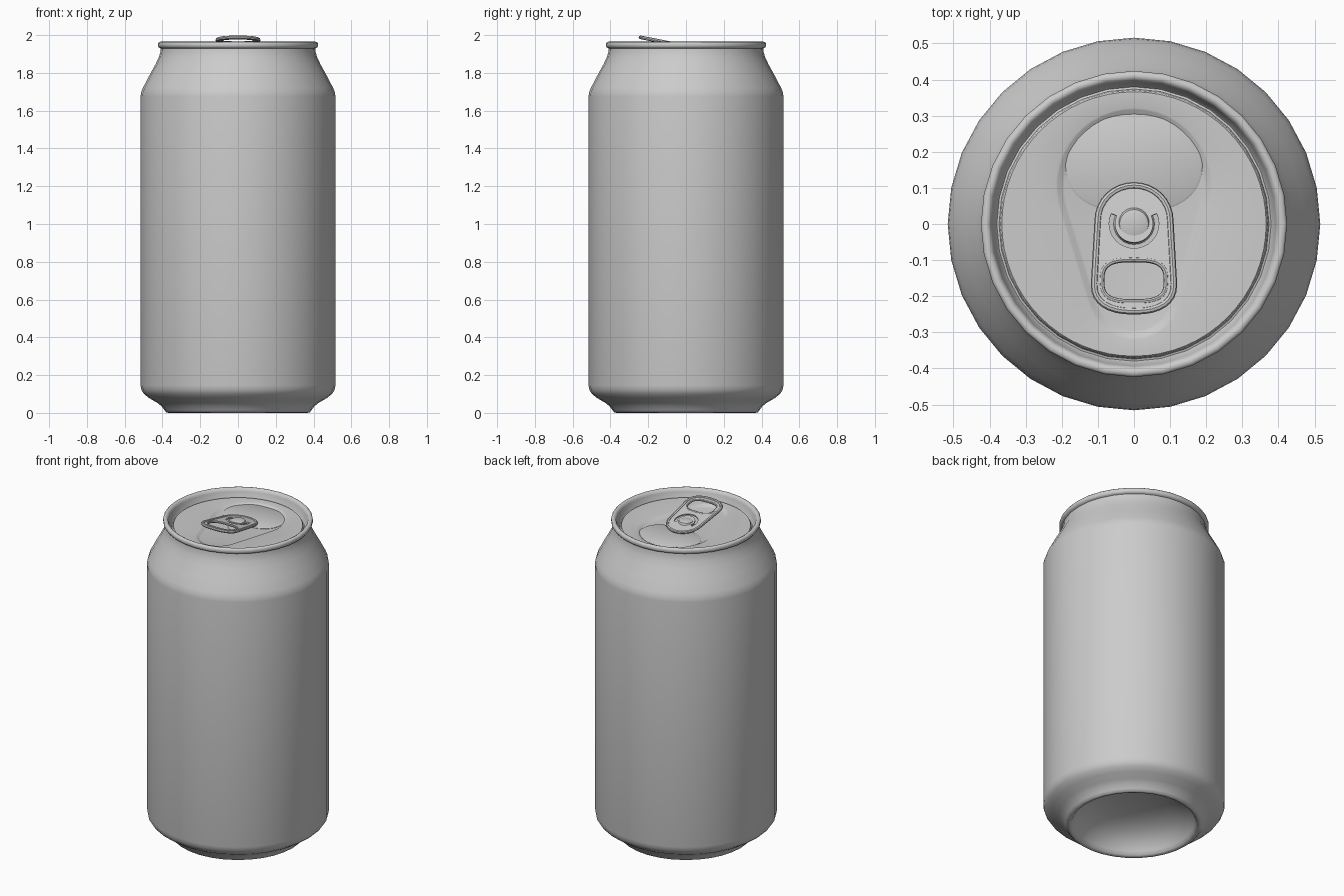
import bpy, bmesh
from math import sin, cos, pi, radians, sqrt, copysign

if "Cube" in bpy.data.objects:
    bpy.data.objects.remove(bpy.data.objects["Cube"])

TILT = -0.193
TAB_Z = 1.941


def finish(obj, angle=35):
    bpy.ops.object.select_all(action='DESELECT')
    obj.select_set(True)
    bpy.context.view_layer.objects.active = obj
    if obj.type == 'CURVE':
        bpy.ops.object.convert(target='MESH')
    bpy.ops.object.shade_smooth_by_angle(angle=radians(angle))
    return bpy.context.view_layer.objects.active


def loft(name, rings, cap_start=False, cap_end=False, angle=35):
    """Skin a list of equal-length closed rings of 3D points."""
    bm = bmesh.new()
    loops = [[bm.verts.new(p) for p in ring] for ring in rings]
    n = len(loops[0])
    for a, b in zip(loops, loops[1:]):
        for i in range(n):
            j = (i + 1) % n
            bm.faces.new((a[i], a[j], b[j], b[i]))
    if cap_start:
        bm.faces.new(loops[0][::-1])
    if cap_end:
        bm.faces.new(loops[-1])
    me = bpy.data.meshes.new(name)
    bm.to_mesh(me)
    bm.free()
    obj = bpy.data.objects.new(name, me)
    bpy.context.collection.objects.link(obj)
    return finish(obj, angle)


def circle(r, z, n):
    return [(r * cos(2 * pi * i / n), r * sin(2 * pi * i / n), z) for i in range(n)]


def curve(name, loops, fill=False, extrude=0.0, bevel=0.0):
    """Closed polylines, as a filled plate or a round wire, laid on the tilted tab plane."""
    cu = bpy.data.curves.new(name, 'CURVE')
    cu.dimensions = '2D' if fill else '3D'
    cu.fill_mode = 'BOTH' if fill else 'FULL'
    cu.extrude, cu.bevel_depth, cu.bevel_resolution = extrude, bevel, 2
    for pts in loops:
        sp = cu.splines.new('POLY')
        sp.points.add(len(pts) - 1)
        for p, (x, y) in zip(sp.points, pts):
            p.co = (x, y, 0, 1)
        sp.use_cyclic_u = True
    obj = bpy.data.objects.new(name, cu)
    bpy.context.collection.objects.link(obj)
    obj.location.z = TAB_Z
    obj.rotation_euler.x = TILT
    return finish(obj)


def superellipse(cy, rx, ry, e, n=40, start=0.0, end=2 * pi, closed=True):
    pts = []
    for i in range(n):
        a = start + (end - start) * i / (n if closed else n - 1)
        c, s = cos(a), sin(a)
        pts.append((rx * copysign(abs(c) ** (2 / e), c),
                    cy + ry * copysign(abs(s) ** (2 / e), s)))
    return pts


# Can body: domed base, wall, neck, rolled rim and countersink
profile = [(0.08, 0.155), (0.18, 0.14), (0.26, 0.11), (0.32, 0.065), (0.345, 0.025),
           (0.355, 0.006), (0.367, 0), (0.38, 0.002), (0.39, 0.015), (0.405, 0.036),
           (0.43, 0.055), (0.47, 0.078), (0.498, 0.1), (0.511, 0.12), (0.516, 0.145),
           (0.516, 1.675), (0.513, 1.697), (0.503, 1.722), (0.47, 1.785), (0.437, 1.845),
           (0.419, 1.883), (0.411, 1.91), (0.409, 1.93), (0.419, 1.934), (0.424, 1.942),
           (0.424, 1.957), (0.418, 1.964), (0.408, 1.965), (0.399, 1.96), (0.394, 1.945),
           (0.385, 1.9), (0.38, 1.894), (0.374, 1.896), (0.371, 1.914), (0.364, 1.92)]
loft("can_body", [circle(r, z, 32) for r, z in profile], cap_start=True, angle=50)


# Lid panel with a teardrop-shaped recess
def teardrop(inset, z, n=64):
    ring = []
    for i in range(n):
        a = 2 * pi * i / n
        best = 0
        for k in range(61):
            t = k / 60
            cy, r = 0.105 - 0.295 * t, 0.217 - 0.087 * t - inset
            d = r * r - (cy * cos(a)) ** 2
            if d > 0:
                best = max(best, cy * sin(a) + sqrt(d))
        ring.append((best * cos(a), best * sin(a), z))
    return ring


loft("lid_panel", [circle(0.366, 1.92, 64), teardrop(0, 1.92), teardrop(0.006, 1.918),
                   teardrop(0.018, 1.909), teardrop(0.024, 1.907)], cap_end=True)

# Mouth panel, slightly raised inside the recess
mouth = [(0.0, 1.904), (0.0, 1.909), (0.006, 1.912)]
loft("mouth_panel", [[(x, y, z) for x, y in superellipse(0.168, 0.19 - d, 0.137 - d, 2.4)]
                     for d, z in mouth], cap_end=True)

# Rivet
rivet = [(0.058, 1.905), (0.05, 1.918), (0.044, 1.94), (0.04, 1.948), (0.03, 1.952)]
loft("rivet", [circle(r, z, 24) for r, z in rivet], cap_end=True)

# Pull tab: plate with finger hole and C-shaped slot, plus rolled edges
outline = (superellipse(0.01, 0.1, 0.098, 2, 17, 0, pi, False) +
           superellipse(-0.17, 0.11, 0.076, 2.4, 17, pi, 2 * pi, False))
finger = superellipse(-0.16, 0.089, 0.059, 3, 32)
angles = [radians(155 + 230 * i / 20) for i in range(21)]
slot = ([(0.069 * cos(a), 0.069 * sin(a)) for a in angles] +
        [(0.053 * cos(a), 0.053 * sin(a)) for a in reversed(angles)])
curve("tab_plate", [outline, finger, slot], fill=True, extrude=0.004)
curve("tab_outer_roll", [outline], bevel=0.0095)
curve("tab_finger_roll", [finger], bevel=0.007)
